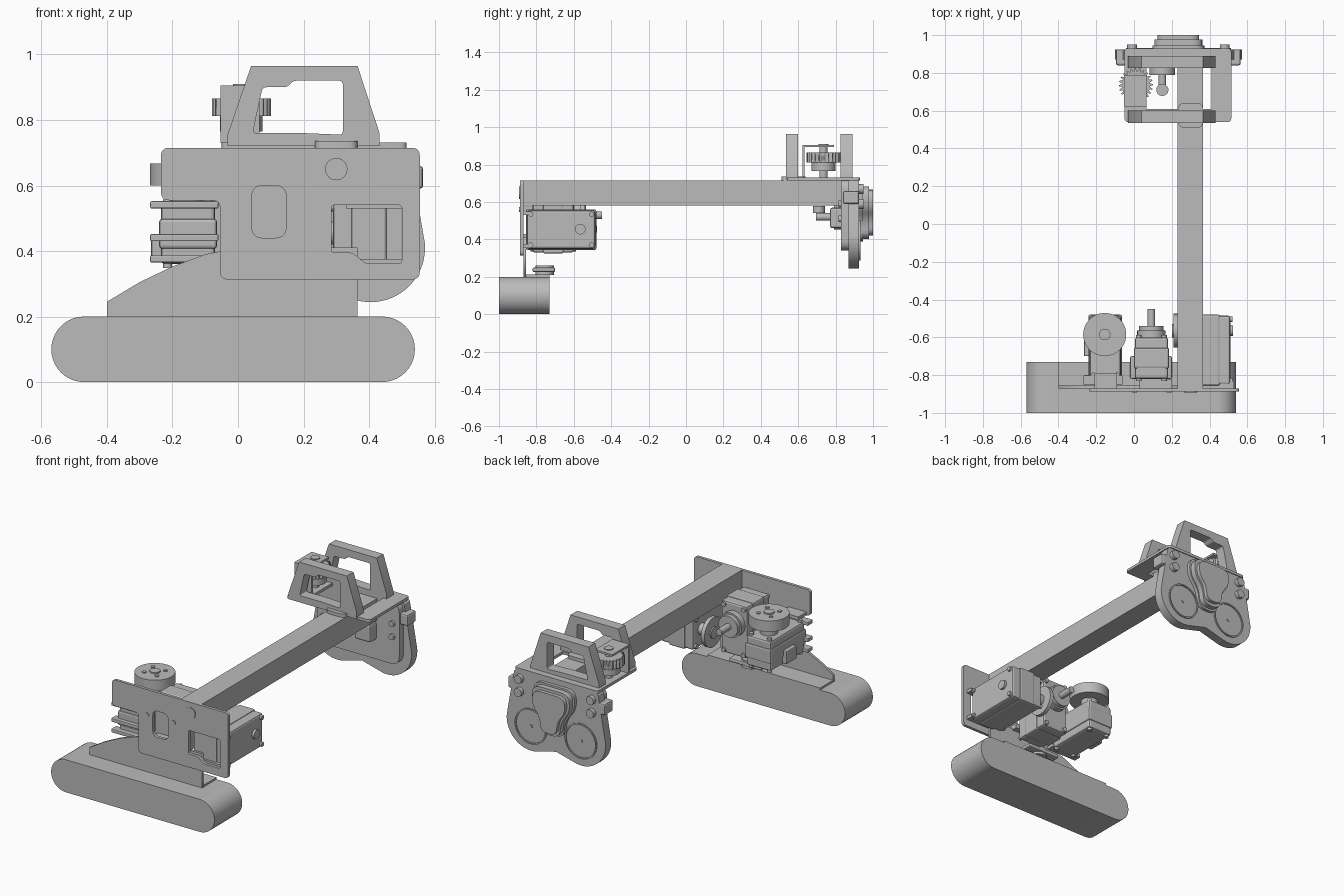
import bpy, bmesh, math
from mathutils import Matrix, Vector

cube = bpy.data.objects.get("Cube")
if cube:
    bpy.data.objects.remove(cube, do_unlink=True)

grey = bpy.data.materials.new("plain grey")
grey.use_nodes = True
grey.diffuse_color = (0.5, 0.5, 0.5, 1)
grey.node_tree.nodes["Principled BSDF"].inputs["Base Color"].default_value = (0.5, 0.5, 0.5, 1)


def finish(name, mesh, smooth=False, bevel=0):
    mesh.materials.clear()
    mesh.materials.append(grey)
    ob = bpy.data.objects.new(name, mesh)
    bpy.context.collection.objects.link(ob)
    if smooth:
        bpy.ops.object.select_all(action='DESELECT')
        ob.select_set(True)
        bpy.context.view_layer.objects.active = ob
        bpy.ops.object.shade_smooth_by_angle(angle=math.radians(32))
    if bevel:
        mod = ob.modifiers.new("soft edges", 'BEVEL')
        mod.width, mod.segments = bevel, 2
    return ob


def box(name, lo, hi, bevel=0):
    bm = bmesh.new()
    lo, hi = Vector(lo), Vector(hi)
    bmesh.ops.create_cube(bm, size=1, matrix=Matrix.Translation((lo + hi) / 2) @ Matrix.Diagonal((*(hi - lo), 1)))
    mesh = bpy.data.meshes.new(name)
    bm.to_mesh(mesh)
    bm.free()
    return finish(name, mesh, bevel=bevel)


def cyl(name, axis, center, r, a, b, sides=32):
    """Cylinder along an axis from a to b; center gives the other two coordinates."""
    c = list(center)
    c.insert("xyz".index(axis), (a + b) / 2)
    turn = {'x': Matrix.Rotation(math.pi / 2, 4, 'Y'), 'y': Matrix.Rotation(math.pi / 2, 4, 'X'), 'z': Matrix()}[axis]
    bm = bmesh.new()
    bmesh.ops.create_cone(bm, cap_ends=True, segments=sides, radius1=r, radius2=r, depth=b - a,
                          matrix=Matrix.Translation(c) @ turn)
    mesh = bpy.data.meshes.new(name)
    bm.to_mesh(mesh)
    bm.free()
    return finish(name, mesh, smooth=True)


def arc(cx, cz, r, start, end, steps=20):
    angles = [math.radians(start + (end - start) * i / steps) for i in range(steps + 1)]
    return [(cx + r * math.cos(t), cz + r * math.sin(t)) for t in angles]


def rounded(points, r):
    out = []
    for i, p in enumerate(points):
        p, a, b = Vector(p), Vector(points[i - 1]), Vector(points[(i + 1) % len(points)])
        s = p + (a - p).normalized() * min(r, (a - p).length * 0.45)
        e = p + (b - p).normalized() * min(r, (b - p).length * 0.45)
        for k in range(7):
            t = k / 6
            out.append(tuple(s * (1 - t) ** 2 + p * 2 * t * (1 - t) + e * t * t))
    return out


def rect(x0, z0, x1, z1):
    return [(x0, z0), (x1, z0), (x1, z1), (x0, z1)]


def prism(name, loops, a, b, flat=False, smooth=True):
    """Outline plus holes, extruded along y (or along z when flat)."""
    curve = bpy.data.curves.new(name, 'CURVE')
    curve.dimensions, curve.fill_mode = '2D', 'BOTH'
    curve.extrude = (b - a) / 2
    for loop in loops:
        spline = curve.splines.new('POLY')
        spline.points.add(len(loop) - 1)
        for pt, (u, v) in zip(spline.points, loop):
            pt.co = (u, v, 0, 1)
        spline.use_cyclic_u = True
    temp = bpy.data.objects.new("temporary outline", curve)
    bpy.context.collection.objects.link(temp)
    mesh = bpy.data.meshes.new_from_object(temp.evaluated_get(bpy.context.evaluated_depsgraph_get()))
    bpy.data.objects.remove(temp)
    mid = (a + b) / 2
    if flat:
        mesh.transform(Matrix.Translation((0, 0, mid)))
    else:
        mesh.transform(Matrix.Translation((0, mid, 0)) @ Matrix.Rotation(math.pi / 2, 4, 'X'))
    bm = bmesh.new()
    bm.from_mesh(mesh)
    bmesh.ops.remove_doubles(bm, verts=bm.verts, dist=0.0001)
    bmesh.ops.recalc_face_normals(bm, faces=bm.faces)
    bm.to_mesh(mesh)
    bm.free()
    return finish(name, mesh, smooth=smooth)


def servo(name, lo, hi, axis):
    """Motor case with a raised middle band and four long corner screws."""
    k = "xyz".index(axis)
    box(name + "_case", lo, hi, 0.012)
    band_lo, band_hi = [v - 0.006 for v in lo], [v + 0.006 for v in hi]
    length = hi[k] - lo[k]
    band_lo[k], band_hi[k] = lo[k] + length * 0.25, hi[k] - length * 0.25
    box(name + "_band", band_lo, band_hi, 0.01)
    i, j = [n for n in range(3) if n != k]
    for u in (lo[i] + 0.02, hi[i] - 0.02):
        for v in (lo[j] + 0.02, hi[j] - 0.02):
            cyl(name + "_screw", axis, (u, v), 0.014, lo[k] - 0.012, hi[k] + 0.012, 12)


# Track and its angled bracket
prism("track", [arc(-0.47, 0.1, 0.1, 90, 270) + arc(0.44, 0.1, 0.1, -90, 90)], -1, -0.73)
dome = [(-0.4, 0.2), (-0.4, 0.245), (-0.3, 0.305), (-0.2, 0.353), (-0.1, 0.39), (0, 0.41), (0.365, 0.41), (0.365, 0.2)]
prism("track_bracket", [dome], -0.87, -0.855, smooth=False)
box("track_bracket_foot", (-0.4, -0.87, 0.2), (0.365, -0.73, 0.212))
cyl("track_pivot", 'z', (0.09, -0.755), 0.05, 0.21, 0.26)
box("track_pivot_plate", (-0.02, -0.82, 0.225), (0.2, -0.7, 0.25), 0.008)

# Front plate with windows
outline = [(-0.235, 0.715), (0.555, 0.715), (0.555, 0.313), (-0.055, 0.313), (-0.055, 0.555), (-0.235, 0.555)]
prism("front_plate", [rounded(outline, 0.025), rounded(rect(0.042, 0.44, 0.147, 0.6), 0.035),
                      rounded([(0.285, 0.395), (0.35, 0.395), (0.39, 0.362), (0.5, 0.362), (0.5, 0.54), (0.285, 0.54)], 0.01)],
      -0.888, -0.87)
cyl("plate_screw", 'y', (0.3, 0.65), 0.034, -0.893, -0.885)
for x in (0.003, 0.185):
    cyl("plate_small_screw", 'y', (x, 0.56), 0.013, -0.892, -0.885, 12)

# Main beam
box("beam", (0.23, -0.87, 0.582), (0.365, 0.84, 0.715))

# Side motor under the beam, with its drive disc
servo("side_motor", (0.29, -0.85, 0.35), (0.51, -0.485, 0.555), 'x')
cyl("side_motor_shaft", 'x', (-0.565, 0.455), 0.035, 0.2, 0.3)
cyl("side_motor_disc", 'x', (-0.565, 0.455), 0.09, 0.208, 0.232)
cyl("side_motor_cap", 'x', (-0.565, 0.455), 0.028, 0.5, 0.525)
box("side_motor_tab", (0.33, -0.87, 0.53), (0.53, -0.83, 0.55))
box("side_motor_tab_low", (0.37, -0.87, 0.355), (0.53, -0.83, 0.375))

# Centre motor, shaft pointing back
servo("centre_motor", (0.005, -0.82, 0.33), (0.18, -0.6, 0.65), 'y')
for r, a, b in ((0.075, -0.6, -0.565), (0.065, -0.565, -0.54), (0.02, -0.54, -0.45)):
    cyl("centre_motor_output", 'y', (0.092, 0.53), r, a, b)
box("centre_motor_mount", (0.03, -0.87, 0.4), (0.2, -0.82, 0.43))

# Outer motor, disc on top
servo("outer_motor", (-0.235, -0.82, 0.36), (-0.07, -0.485, 0.545), 'z')
cyl("outer_motor_shaft", 'z', (-0.155, -0.585), 0.05, 0.54, 0.61)
cyl("outer_motor_disc", 'z', (-0.155, -0.585), 0.114, 0.6, 0.667, 48)
cyl("outer_motor_hub", 'z', (-0.155, -0.585), 0.03, 0.66, 0.675)
for i in range(4):
    t = math.radians(45 + 90 * i)
    cyl("disc_screw", 'z', (-0.155 + 0.06 * math.cos(t), -0.585 + 0.06 * math.sin(t)), 0.012, 0.66, 0.673, 12)
for z in (0.365, 0.43, 0.53):
    box("outer_motor_tab", (-0.268, -0.85, z), (-0.06, -0.8, z + 0.022), 0.004)
box("outer_motor_flange", (-0.265, -0.7, 0.37), (-0.23, -0.6, 0.45), 0.006)
box("outer_motor_arm", (-0.21, -0.87, 0.555), (-0.09, -0.79, 0.575))

# Head: frame on the beam carrying two handles
prism("head_frame", [rounded(rect(-0.05, 0.54, 0.515, 0.93), 0.02), rect(0.065, 0.61, 0.41, 0.83)], 0.715, 0.732, flat=True)
prism("beam_clamp", [rounded(rect(0.235, 0.51, 0.365, 0.64), 0.03)], 0.715, 0.736, flat=True)
handle = [(-0.032, 0.72), (-0.032, 0.755), (0.04, 0.965), (0.365, 0.965), (0.432, 0.76), (0.432, 0.72)]
opening = [(0.045, 0.76), (0.075, 0.9), (0.15, 0.9), (0.168, 0.92), (0.32, 0.92), (0.32, 0.755), (0.2, 0.76)]
for y in (0.535, 0.825):
    prism("handle", [handle, rounded(opening, 0.012)], y, y + 0.065)
    for x in (0.005, 0.39):
        cyl("handle_bolt", 'z', (x, y + 0.035), 0.026, 0.73, 0.775, 16)

# Gear drive on the frame
teeth = [(0.01 + (0.09 if i % 4 < 2 else 0.075) * math.cos(math.tau * i / 96),
          0.735 + (0.09 if i % 4 < 2 else 0.075) * math.sin(math.tau * i / 96)) for i in range(96)]
prism("gear", [teeth], 0.812, 0.865, flat=True, smooth=False)
cyl("gear_hub", 'z', (0.01, 0.735), 0.065, 0.765, 0.815)
cyl("gear_shaft", 'z', (0.01, 0.735), 0.022, 0.73, 0.9)
box("gear_bracket_wall", (-0.053, 0.622, 0.73), (0.065, 0.634, 0.905))
box("gear_bracket_top", (-0.053, 0.622, 0.893), (0.065, 0.79, 0.905))
cyl("gear_shaft_cap", 'z', (0.01, 0.735), 0.026, 0.9, 0.91, 16)
cyl("lower_gear_shaft", 'z', (0.15, 0.71), 0.032, 0.54, 0.58)

# Rear plate with two round lobes
lobes = arc(0.065, 0.41, 0.166, 175, 285) + [(0.235, 0.283)] + arc(0.405, 0.41, 0.166, 255, 365)
prism("rear_plate", [[(-0.05, 0.705), (-0.07, 0.6)] + lobes + [(0.54, 0.6), (0.52, 0.705), (0.505, 0.72), (-0.035, 0.72)]], 0.87, 0.925)
prism("rear_plate_inner", [rounded(rect(-0.045, 0.34, 0.515, 0.72), 0.06)], 0.83, 0.87)
for side in (-1, 1):
    mid = 0.235 + 0.17 * side
    ring = arc(mid, 0.395, 0.108, 0, 360, 40)[:-1]
    inner = arc(mid, 0.395, 0.1, 0, 360, 40)[:-1]
    prism("lobe_ring", [ring, inner], 0.92, 0.932)
    cyl("lobe_pin", 'y', (mid, 0.395), 0.01, 0.92, 0.93, 12)
    box("rear_ear", (0.235 + 0.3 * side - 0.03, 0.84, 0.59), (0.235 + 0.3 * side + 0.03, 0.925, 0.66), 0.01)
    for z in (0.59, 0.67):
        cyl("rear_bolt", 'y', (0.235 + 0.245 * side, z), 0.026, 0.92, 0.95, 16)
        cyl("inner_bolt", 'y', (0.235 + 0.235 * side, z - 0.08), 0.018, 0.815, 0.84, 12)

# Rear motor cover, stepped, and the shaft behind it
cover = [(0.1, 0.695), (0.37, 0.695), (0.375, 0.58), (0.31, 0.5), (0.3, 0.39), (0.17, 0.39), (0.16, 0.5), (0.095, 0.58)]
for y, size in ((0.945, 1.0), (0.978, 0.92), (1.0, 0.8)):
    shape = [(0.235 + (x - 0.235) * size, 0.55 + (z - 0.55) * size) for x, z in cover]
    prism("motor_cover", [rounded(shape, 0.06)], 0.92, y)
cyl("drive_disc", 'y', (0.15, 0.52), 0.068, 0.79, 0.835)
cyl("drive_shaft", 'y', (0.15, 0.52), 0.02, 0.695, 0.8)
box("drive_housing", (0.25, 0.77, 0.46), (0.36, 0.84, 0.57), 0.012)
